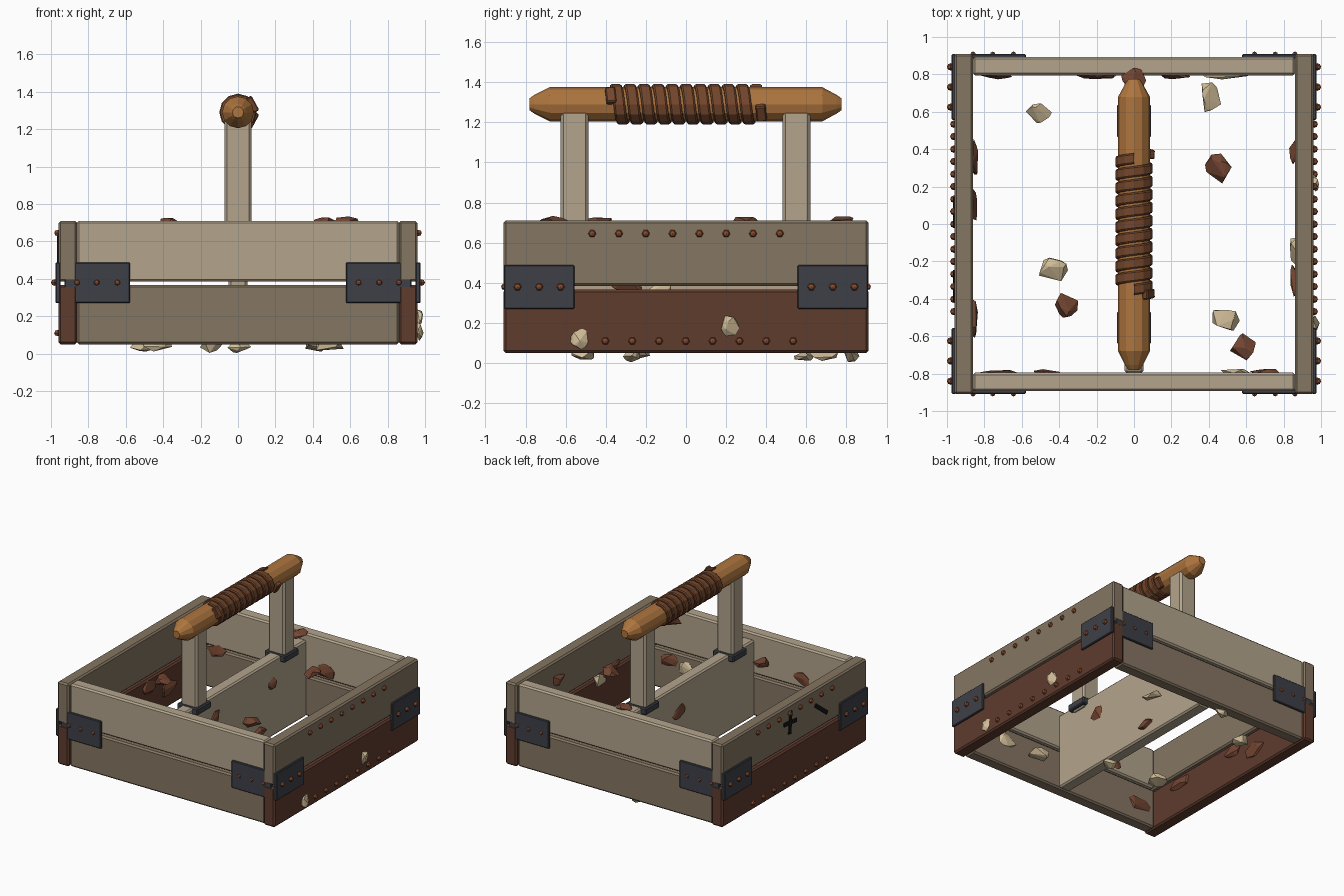
import bpy, bmesh, math, random
from mathutils import Vector, Matrix, Euler

if "Cube" in bpy.data.objects:
    bpy.data.objects.remove(bpy.data.objects["Cube"])

random.seed(4)


def mat(name, r, g, b):
    m = bpy.data.materials.new(name)
    m.diffuse_color = [(c / 255) ** 2.2 for c in (r, g, b)] + [1]
    m.use_nodes = True
    m.node_tree.nodes["Principled BSDF"].inputs["Base Color"].default_value = m.diffuse_color
    return m


LIGHT = mat("pale_wood", 178, 163, 140)
TAUPE = mat("weathered_wood", 132, 117, 98)
DARK = mat("dark_wood", 96, 62, 49)
IRON = mat("iron", 64, 66, 73)
COPPER = mat("rivet_copper", 138, 78, 50)
GRIP = mat("handle_wood", 172, 116, 64)
LEATHER = mat("leather", 115, 72, 48)
RUST = mat("brown_stone", 116, 72, 54)
SAND = mat("sand_stone", 210, 190, 152)
BLACK = mat("black_mark", 30, 28, 28)


def finish(name, bm, material, bevel=0):
    bmesh.ops.recalc_face_normals(bm, faces=bm.faces)
    me = bpy.data.meshes.new(name)
    bm.to_mesh(me)
    bm.free()
    ob = bpy.data.objects.new(name, me)
    bpy.context.collection.objects.link(ob)
    me.materials.append(material)
    if bevel:
        mod = ob.modifiers.new("bevel", "BEVEL")
        mod.width = bevel
        mod.segments = 1
    return ob


def box(name, lo, hi, material, bevel=0.012, rot=(0, 0, 0)):
    lo, hi = Vector(lo), Vector(hi)
    bm = bmesh.new()
    m = Matrix.Translation((lo + hi) / 2) @ Euler(rot).to_matrix().to_4x4() @ Matrix.Diagonal((hi - lo).to_4d())
    m[3][3] = 1
    bmesh.ops.create_cube(bm, size=1, matrix=m)
    return finish(name, bm, material, bevel)


def rivets(name, points, axis, r=0.02):
    bm = bmesh.new()
    turn = Matrix.Rotation(math.pi / 2, 4, 'Y' if axis == 'x' else 'X')
    for p in points:
        bmesh.ops.create_uvsphere(bm, u_segments=6, v_segments=4, radius=r,
                                  matrix=Matrix.Translation(p) @ turn)
    return finish(name, bm, COPPER)


def chip(name, loc, size, material):
    bm = bmesh.new()
    pts = []
    for i in range(14):
        v = Vector([random.gauss(0, 1) for _ in range(3)]).normalized()
        v *= random.uniform(0.88, 1.1)
        pts.append(bm.verts.new([loc[k] + v[k] * size[k] for k in range(3)]))
    res = bmesh.ops.convex_hull(bm, input=pts)
    bmesh.ops.delete(bm, geom=[v for v in bm.verts if not v.link_faces], context='VERTS')
    return finish(name, bm, material)


# Box walls: two stacked boards on every side
levels = (("lower", 0.05, 0.367), ("upper", 0.385, 0.71))
for part, z0, z1 in levels:
    low = part == "lower"
    for side, s in (("left", -1), ("right", 1)):
        a, b = sorted((s * 0.86, s * 0.96))
        box(f"{side}_{part}_board", (a, -0.91, z0), (b, 0.91, z1), DARK if low else TAUPE)
    for side, s in (("front", -1), ("back", 1)):
        a, b = sorted((s * 0.795, s * 0.893))
        box(f"{side}_{part}_board", (-0.862, a, z0), (0.862, b, z1), TAUPE if low else LIGHT)

# Central divider
box("divider", (-0.05, -0.797, 0.05), (0.05, 0.797, 0.66), LIGHT)

# Posts with iron collars
for side, y in (("front", -0.555), ("back", 0.55)):
    box(f"{side}_post", (-0.073, y - 0.07, 0.6), (0.073, y + 0.07, 1.26), LIGHT, 0.015)
    box(f"{side}_collar", (-0.092, y - 0.088, 0.61), (0.092, y + 0.088, 0.665), IRON, 0.008)

# Corner brackets and their rivets
for sx in (-1, 1):
    for sy in (-1, 1):
        tag = ("left" if sx < 0 else "right") + ("_front" if sy < 0 else "_back")
        x0, x1 = sorted((sx * 0.577, sx * 0.928))
        y0, y1 = sorted((sy * 0.885, sy * 0.908))
        box(f"{tag}_bracket_face", (x0, y0, 0.27), (x1, y1, 0.488), IRON, 0.005)
        x0, x1 = sorted((sx * 0.95, sx * 0.975))
        y0, y1 = sorted((sy * 0.557, sy * 0.908))
        box(f"{tag}_bracket_side", (x0, y0, 0.27), (x1, y1, 0.488), IRON, 0.005)
        rivets(f"{tag}_face_rivets", [(sx * x, sy * 0.905, 0.38) for x in (0.645, 0.755, 0.86)], 'y', 0.017)
        rivets(f"{tag}_side_rivets", [(sx * 0.98, sy * y, 0.38) for y in (0.625, 0.732, 0.84)], 'x')

# Rivet rows along the side boards
for side, s in (("left", -1), ("right", 1)):
    pts = [(s * 0.963, -0.468 + 0.1337 * i, 0.645) for i in range(8)]
    pts += [(s * 0.963, -0.402 + 0.1337 * i, 0.11) for i in range(8)]
    rivets(f"{side}_rivet_rows", pts, 'x')

# Round handle with tapered ends
ZH, N = 1.29, 12
bm = bmesh.new()
rings = []
for y, r in ((-0.78, 0.03), (-0.755, 0.047), (-0.68, 0.085), (0.68, 0.085), (0.75, 0.047), (0.775, 0.03)):
    rings.append([bm.verts.new((r * math.sin(2 * math.pi * i / N), y, ZH + r * math.cos(2 * math.pi * i / N)))
                  for i in range(N)])
for a, b in zip(rings, rings[1:]):
    for i in range(N):
        bm.faces.new((a[i], a[(i + 1) % N], b[(i + 1) % N], b[i]))
bm.faces.new(rings[0])
bm.faces.new(rings[-1])
handle = finish("handle", bm, GRIP)

# Leather wrap: flat strip swept along a helix
bm = bmesh.new()
turns, seg, pitch, half = 10, 12, 0.07, 0.029
sections = []
for i in range(turns * seg + 1):
    t = 2 * math.pi * i / seg
    yc = pitch * (i / seg - turns / 2)
    prof = ((-half, 0.078), (-half, 0.094), (-half + 0.008, 0.1), (half - 0.008, 0.1), (half, 0.094), (half, 0.078))
    sections.append([bm.verts.new((r * math.sin(t), yc + dy, ZH + r * math.cos(t))) for dy, r in prof])
for a, b in zip(sections, sections[1:]):
    for k in range(6):
        bm.faces.new((a[k], a[(k + 1) % 6], b[(k + 1) % 6], b[k]))
bm.faces.new(sections[0])
bm.faces.new(sections[-1])
finish("handle_wrap", bm, LEATHER)
box("wrap_end_front", (0.06, -0.4, 1.29), (0.095, -0.35, 1.375), LEATHER, 0.006, (0.1, -0.5, 0))
box("wrap_end_back", (0.06, 0.35, 1.205), (0.095, 0.4, 1.29), LEATHER, 0.006, (0.1, 0.5, 0))

# Painted or burnt marks on the left side
for name, y, z, l, ang in (("cross_bar", 0.06, 0.57, 0.16, 0.1), ("cross_upright", 0.06, 0.57, 0.18, 1.65),
                           ("slash_mark", -0.33, 0.53, 0.19, 0.65)):
    box(name, (-0.968, y - l / 2, z - 0.015), (-0.955, y + l / 2, z + 0.015), BLACK, 0, (ang, 0, 0))

# Brown stones resting at rim height
for i, (x, y, r) in enumerate(((-0.37, -0.43, 0.075), (0.44, 0.28, 0.095), (0.58, -0.66, 0.075), (0, 0.78, 0.07))):
    chip(f"rim_stone_{i}", (x, y, 0.7), (r, r, 0.033), RUST)

# Sand stones along the bottom
base = ((-0.51, 0.59, 0.07), (0.39, 0.68, 0.09), (-0.43, -0.25, 0.085), (0.48, -0.51, 0.09),
        (0, -0.27, 0.065), (-0.14, 0.81, 0.065))
for i, (x, y, r) in enumerate(base):
    chip(f"base_stone_{i}", (x, y, 0.045), (r, r * 0.85, 0.04), SAND)

# Chips on the inner walls: along-wall position, height, width, colour
for wall, y, items in (
        ("back", 0.792, ((-0.74, 0.36, 0.1, RUST), (-0.2, 0.3, 0.12, RUST), (0.22, 0.45, 0.1, RUST), (0.48, 0.2, 0.12, SAND))),
        ("front", -0.792, ((-0.72, 0.2, 0.1, RUST), (-0.46, 0.45, 0.08, RUST), (0.72, 0.3, 0.11, RUST), (0.54, 0.27, 0.1, SAND)))):
    for i, (x, z, w, m) in enumerate(items):
        chip(f"{wall}_chip_{i}", (x, y, z), (w, 0.02, 0.06), m)
for wall, x, items in (
        ("left", -0.857, ((0.34, 0.21, 0.12, RUST), (0.1, 0.3, 0.09, RUST), (-0.5, 0.3, 0.11, RUST))),
        ("right", 0.857, ((0.4, 0.56, 0.08, RUST), (-0.29, 0.39, 0.1, RUST), (-0.14, 0.35, 0.1, SAND))),
        ("divider_right", 0.05, ((-0.36, 0.48, 0.07, RUST), (0.36, 0.49, 0.06, RUST), (0.2, 0.15, 0.1, RUST))),
        ("divider_left", -0.05, ((0.15, 0.45, 0.1, RUST),)),
        ("outer_right", 0.965, ((-0.53, 0.12, 0.045, SAND), (0.22, 0.19, 0.055, SAND)))):
    for i, (y, z, w, m) in enumerate(items):
        chip(f"{wall}_chip_{i}", (x, y, z), (0.025, w, 0.06), m)
